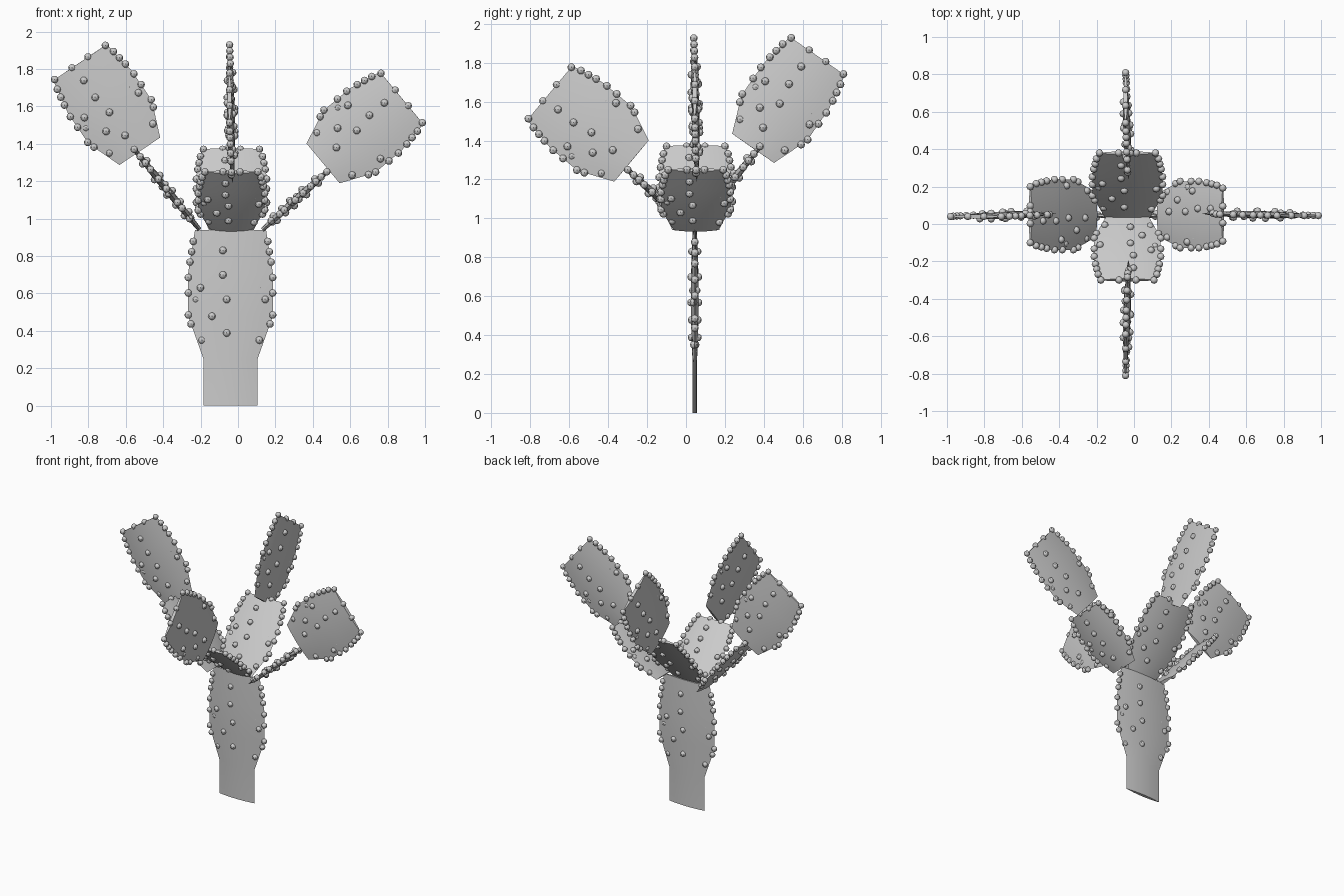
import bpy, bmesh, math
from mathutils import Vector, Matrix

if "Cube" in bpy.data.objects:
    bpy.data.objects.remove(bpy.data.objects["Cube"])

# pad outline: (t along pad, width factor, thickness factor)
PROFILE = [(0, .64, .6), (.33, 1, 1), (.67, 1, 1), (1, .84, .6)]
# spine nub layout: face nubs (u, t), side edge t, top edge u
FACE = [(-.18, .84), (-.18, .65), (-.71, .55), (-.09, .46),
        (.82, .46), (-.44, .33), (-.09, .20), (.68, .145)]
SIDE = [.27, .34, .51, .63, .75, .83, .91]
TOP = [-.95, -.3, .3, .95]
SEG = 8


def sample(t):
    for (t0, w0, h0), (t1, w1, h1) in zip(PROFILE, PROFILE[1:]):
        if t <= t1:
            f = (t - t0) / (t1 - t0)
            return w0 + (w1 - w0) * f, h0 + (h1 - h0) * f
    return PROFILE[-1][1:]


def finish(bm, name):
    bmesh.ops.recalc_face_normals(bm, faces=bm.faces)
    mesh = bpy.data.meshes.new(name)
    bm.to_mesh(mesh)
    bm.free()
    ob = bpy.data.objects.new(name, mesh)
    bpy.context.collection.objects.link(ob)
    bpy.ops.object.select_all(action='DESELECT')
    ob.select_set(True)
    bpy.context.view_layer.objects.active = ob
    bpy.ops.object.shade_smooth_by_angle(angle=math.radians(40))


def pad(name, base, tip, across, half_w, half_t=.019, stalk=0, top_nubs=True):
    base, tip = Vector(base), Vector(tip)
    length = (tip - base).length
    axis = (tip - base) / length
    across = Vector(across)
    across = (across - axis * across.dot(axis)).normalized()
    normal = across.cross(axis)

    def place(u, t, side):
        w, h = sample(t)
        return (base + axis * t * length + across * u * w * half_w
                + normal * side * h * half_t * (1 - u * u))

    # lens-shaped flat body, lofted from rings
    bm = bmesh.new()
    us = [-1 + 2 * i / SEG for i in range(SEG + 1)]
    rim = [(u, 1) for u in us] + [(u, -1) for u in us[-2:0:-1]]
    rings = [[bm.verts.new(place(u, t, s)) for u, s in rim]
             for t, _, _ in PROFILE]
    if stalk:
        rings.insert(0, [bm.verts.new(v.co - axis * stalk) for v in rings[0]])
    n = len(rim)
    for a, b in zip(rings, rings[1:]):
        for i in range(n):
            j = (i + 1) % n
            bm.faces.new((a[i], a[j], b[j], b[i]))
    bm.faces.new(rings[0])
    bm.faces.new(rings[-1])
    finish(bm, name)

    # nubs on both faces, both sides and the top edge
    spots = [place(u * s / sample(t)[0], t, s) for u, t in FACE for s in (1, -1)]
    spots += [place(s, t, 0) for t in SIDE for s in (1, -1)]
    if top_nubs:
        spots += [place(u, 1, 0) for u in TOP]
    bm = bmesh.new()
    for p in spots:
        bmesh.ops.create_uvsphere(bm, u_segments=8, v_segments=6, radius=.02,
                                  matrix=Matrix.Translation(p))
    finish(bm, name + "_nubs")


X, Y = (1, 0, 0), (0, 1, 0)

# trunk
pad("trunk_pad", (-.04, .045, .25), (-.04, .045, .94), X, .226,
    stalk=.25, top_nubs=False)

# lower arms
pad("left_arm_pad", (-.205, .05, .94), (-.555, .05, 1.37), Y, .188)
pad("right_arm_pad", (.13, .05, .94), (.475, .05, 1.25), Y, .178)
pad("back_arm_pad", (-.035, .035, .94), (-.035, .38, 1.37), X, .188)
pad("front_arm_pad", (-.035, .04, .94), (-.035, -.30, 1.25), X, .178)

# upper pads, turned a quarter turn from their arms
pad("left_upper_pad", (-.525, .055, 1.36), (-.845, .04, 1.835), (.83, 0, .56), .205)
pad("right_upper_pad", (.455, .055, 1.295), (.875, .045, 1.645), (.64, 0, -.77), .216)
pad("back_upper_pad", (-.03, .345, 1.36), (-.045, .675, 1.835), (0, .83, -.56), .205)
pad("front_upper_pad", (-.03, -.28, 1.295), (-.045, -.70, 1.645), (0, .64, .77), .216)
